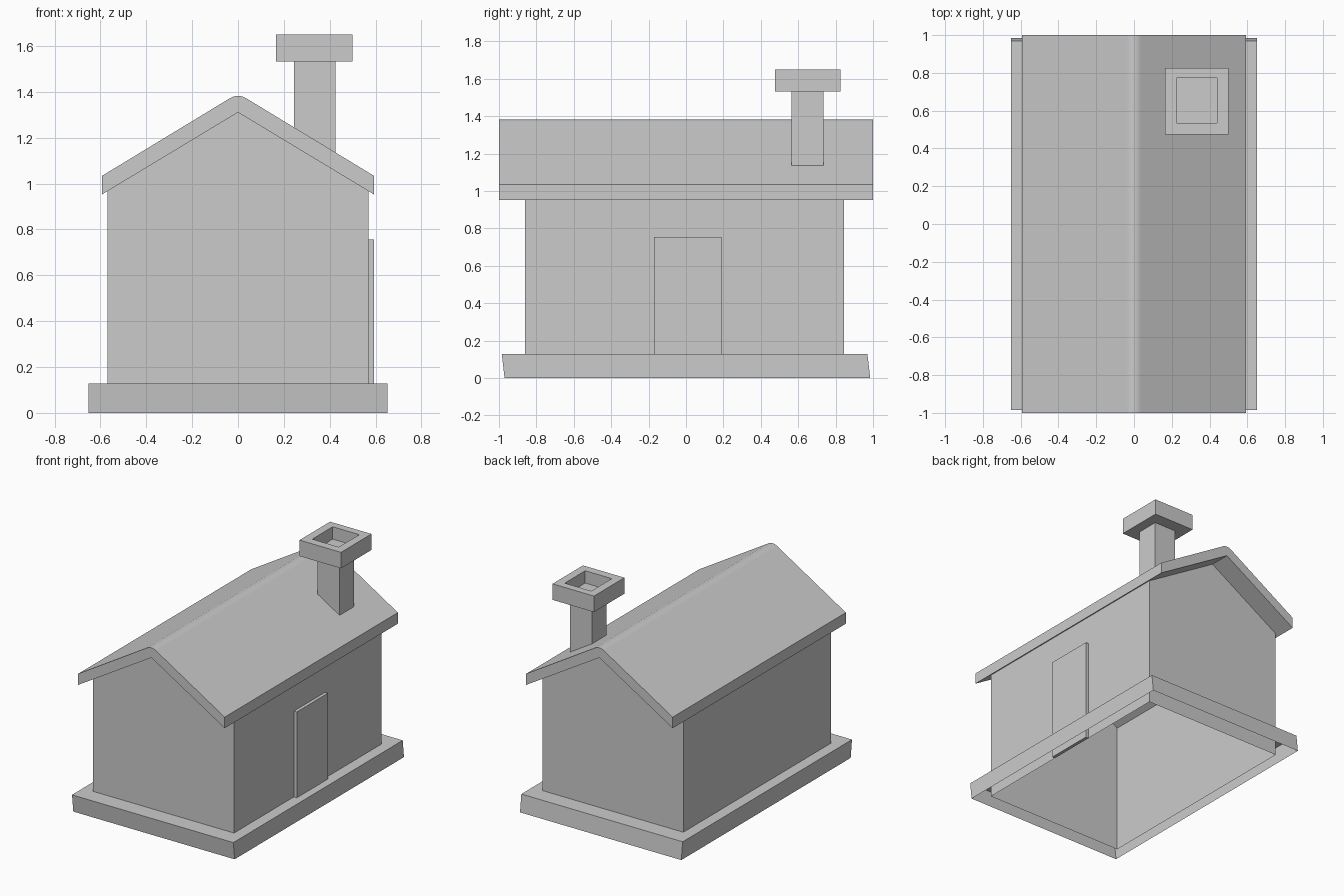
import bpy

if "Cube" in bpy.data.objects:
    bpy.data.objects.remove(bpy.data.objects["Cube"])

grey = bpy.data.materials.new("plain grey")
grey.diffuse_color = (0.6, 0.6, 0.6, 1)
grey.use_nodes = True
grey.node_tree.nodes["Principled BSDF"].inputs["Base Color"].default_value = grey.diffuse_color


def add_mesh(name, verts, faces):
    mesh = bpy.data.meshes.new(name)
    mesh.from_pydata(verts, [], faces)
    mesh.materials.append(grey)
    obj = bpy.data.objects.new(name, mesh)
    bpy.context.collection.objects.link(obj)
    return obj


def ring_sides(a, b, n):
    """Quads joining two loops of n vertices that start at a and b."""
    return [(a + i, a + (i + 1) % n, b + (i + 1) % n, b + i) for i in range(n)]


def rect(x0, x1, y0, y1, z):
    return [(x0, y0, z), (x1, y0, z), (x1, y1, z), (x0, y1, z)]


def add_box(name, x0, x1, y0, y1, z0, z1):
    return add_mesh(name, rect(x0, x1, y0, y1, z0) + rect(x0, x1, y0, y1, z1),
                    [(3, 2, 1, 0), (4, 5, 6, 7)] + ring_sides(0, 4, 4))


WALL_X, FRONT_Y, BACK_Y = 0.57, -0.86, 0.845

# Base: thin skirt, open below, with a top ledge around the walls
add_mesh("base",
         rect(-0.652, 0.652, -0.97, 0.985, 0)
         + rect(-0.652, 0.652, -0.985, 0.97, 0.128)
         + rect(-WALL_X, WALL_X, FRONT_Y, BACK_Y, 0.128),
         ring_sides(0, 4, 4) + ring_sides(4, 8, 4))

# Walls: open shell with a gable at each end
gable = [(-WALL_X, 0), (WALL_X, 0), (WALL_X, 0.968), (0, 1.31), (-WALL_X, 0.968)]
add_mesh("walls",
         [(x, y, z) for y in (FRONT_Y, BACK_Y) for x, z in gable],
         [(0, 1, 2, 3, 4), (9, 8, 7, 6, 5), (1, 6, 7, 2), (5, 0, 4, 9)])

# Door on the right wall
add_box("door", WALL_X, 0.594, -0.17, 0.19, 0, 0.755)

# Roof: folded slab with a rounded ridge
STEPS, R, RZ, TOP = 8, 0.035, 1.372, 1.392
ridge = []
for i in range(STEPS + 1):
    t = i / STEPS
    ridge.append((R * (1 - 2 * t), RZ * ((1 - t) ** 2 + t * t) + TOP * 2 * t * (1 - t)))
profile = [(-0.592, 0.953), (0, 1.31), (0.592, 0.953), (0.592, 1.034)]
profile += ridge + [(-0.592, 1.034)]
n = len(profile)
# End caps are split into strips so the folded outline fills cleanly
right_cap = [1, 2, 3] + list(range(4, 5 + STEPS // 2))
left_cap = [1] + list(range(4 + STEPS // 2, n)) + [0]
caps = [right_cap, left_cap]
caps += [[i + n for i in reversed(c)] for c in (right_cap, left_cap)]
roof = add_mesh("roof", [(x, y, z) for y in (-1, 1) for x, z in profile],
                caps + [f[::-1] for f in ring_sides(n, 0, n)][::1])
for p in roof.data.polygons:
    p.use_smooth = p.center.z > 1.365 and abs(p.normal.y) < 0.5

# Chimney shaft, its foot cut to the roof slope
shaft = add_box("chimney_shaft", 0.245, 0.425, 0.565, 0.735, 1.1, 1.54)
for v in shaft.data.vertices:
    if v.co.z < 1.2:
        v.co.z = 1.35 - 0.6 * v.co.x

# Chimney cap with a square recess
outer = (0.165, 0.5, 0.475, 0.827)
inner = (0.225, 0.44, 0.535, 0.772)
add_mesh("chimney_cap",
         rect(*outer, 1.533) + rect(*outer, 1.65) + rect(*inner, 1.65) + rect(*inner, 1.56),
         [(3, 2, 1, 0), (12, 13, 14, 15)]
         + ring_sides(0, 4, 4) + ring_sides(4, 8, 4) + ring_sides(8, 12, 4))

# Make all surfaces face outward
import bmesh
for obj in (roof,):
    bm = bmesh.new()
    bm.from_mesh(obj.data)
    bmesh.ops.recalc_face_normals(bm, faces=bm.faces)
    bm.to_mesh(obj.data)
    bm.free()
